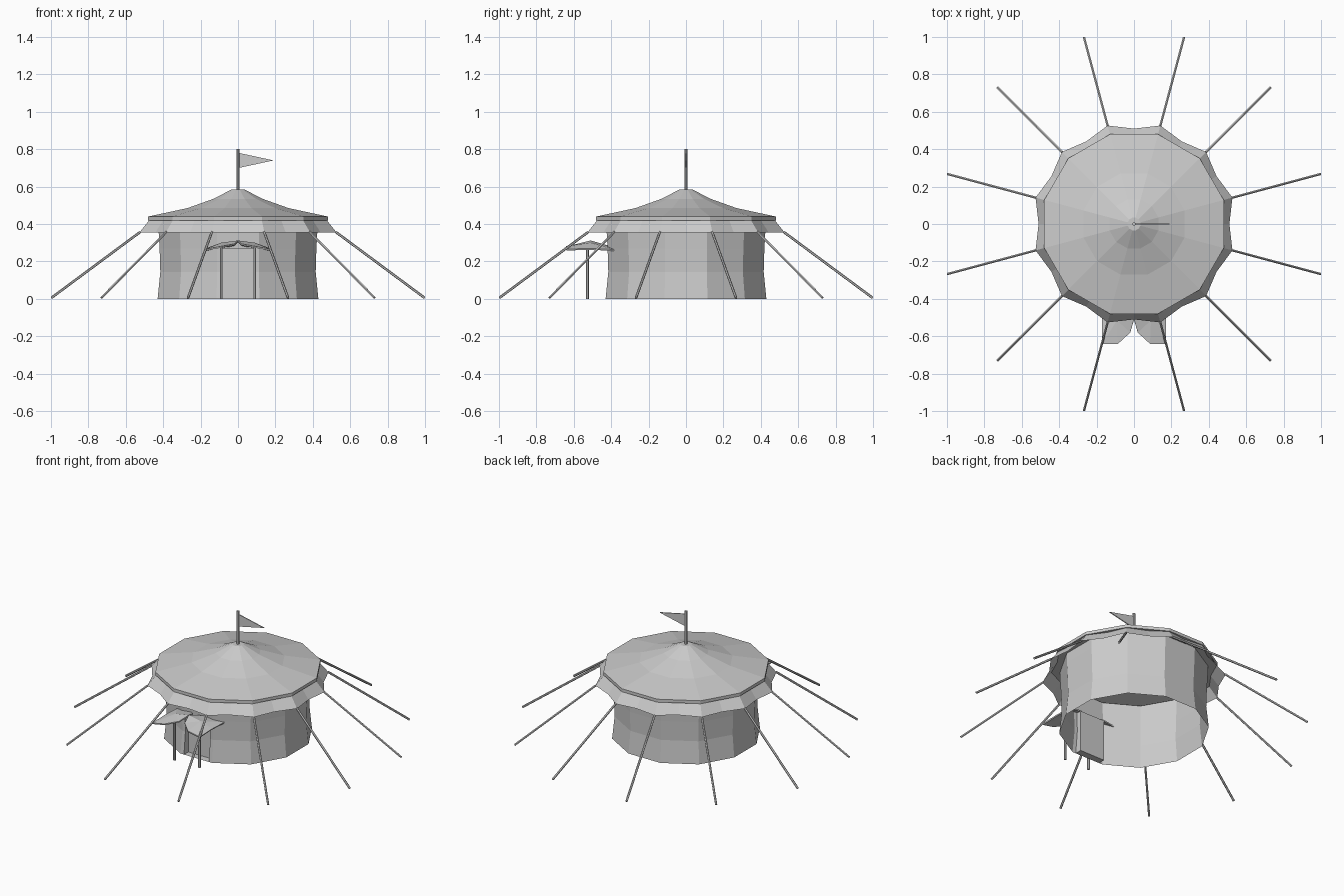
import bpy
from math import sin, cos, pi, radians
from mathutils import Vector

if "Cube" in bpy.data.objects:
    bpy.data.objects.remove(bpy.data.objects["Cube"])

N = 12


def make(name, verts, faces):
    me = bpy.data.meshes.new(name)
    me.from_pydata([tuple(v) for v in verts], [], faces)
    me.update()
    ob = bpy.data.objects.new(name, me)
    bpy.context.collection.objects.link(ob)
    return ob


def corner(k, r, z):
    a = radians(15 + 30 * k)
    return (r * cos(a), r * sin(a), z)


def loft(name, rings, cap_first=False):
    n = len(rings[0])
    faces = [(j * n + i, (j + 1) * n + i, (j + 1) * n + (i + 1) % n, j * n + (i + 1) % n)
             for j in range(len(rings) - 1) for i in range(n)]
    if cap_first:
        faces.append(tuple(range(n)))
    return make(name, [p for r in rings for p in r], faces)


def rod(name, a, b, r, sides=6):
    a, b = Vector(a), Vector(b)
    d = b - a
    bpy.ops.mesh.primitive_cylinder_add(vertices=sides, radius=r, depth=d.length, location=(a + b) / 2)
    ob = bpy.context.object
    ob.name = name
    ob.rotation_euler = d.to_track_quat('Z', 'Y').to_euler()
    return ob


def thicken(ob, t):
    m = ob.modifiers.new("thickness", 'SOLIDIFY')
    m.thickness = t
    m.offset = 0


# Roof: flat cap, concave slope, short rim and soffit back to the wall
roof_profile = [(0.035, 0.585), (0.135, 0.535), (0.28, 0.485), (0.497, 0.44),
                (0.497, 0.42), (0.437, 0.42)]
loft("roof", [[corner(k, r, z) for k in range(N)] for r, z in roof_profile], True)

# Scalloped valance below the rim, corners pulled out by the ropes
valance = []
for r_corner, r_mid, z in [(0.492, 0.462, 0.42), (0.545, 0.51, 0.355)]:
    ring = []
    for k in range(N):
        ring += [corner(k, r_corner, z), corner(k + 0.5, r_mid, z)]
    valance.append(ring)
loft("valance", valance)

# Wall: 12 panels, the front one has a recessed doorway
wall_profile = [(0.445, 0.0), (0.430, 0.144), (0.434, 0.27), (0.439, 0.355), (0.440, 0.42)]
DOOR, BACK, FRONT = 0.09, -0.385, 8
verts, faces = [], []


def quad(*pts):
    faces.append(tuple(range(len(verts), len(verts) + len(pts))))
    verts.extend(pts)


def door_path(r, z):
    a, b = corner(FRONT, r, z), corner(FRONT + 1, r, z)
    y = a[1]
    return [a, (-DOOR, y, z), (-DOOR, BACK, z), (DOOR, BACK, z), (DOOR, y, z), b]


for (r0, z0), (r1, z1) in zip(wall_profile, wall_profile[1:]):
    for k in range(N):
        if k == FRONT and z1 < 0.3:
            lo, hi = door_path(r0, z0), door_path(r1, z1)
        else:
            lo, hi = [[corner(k + i, r, z) for i in (0, 1)] for r, z in ((r0, z0), (r1, z1))]
        for i in range(len(lo) - 1):
            quad(lo[i], lo[i + 1], hi[i + 1], hi[i])
quad(*door_path(*wall_profile[2])[1:5])
quad(*reversed(door_path(*wall_profile[0])[1:5]))
make("wall", verts, faces)

# Guy ropes from valance corners to the ground
for k in range(N):
    rod("guy_rope", corner(k, 0.542, 0.357), corner(k, 1.032, 0.006), 0.007)

# Door awnings: two leaf-shaped flaps, each on a pole
outline = [(0.0, -0.51, 0.308), (0.02, -0.58, 0.29), (0.085, -0.64, 0.278), (0.17, -0.64, 0.262),
           (0.17, -0.51, 0.266), (0.17, -0.385, 0.26), (0.085, -0.385, 0.272), (0.02, -0.44, 0.288)]
for s, side in ((-1, "left"), (1, "right")):
    pts = [(s * x, y, z) for x, y, z in [(0.09, -0.515, 0.296)] + outline]
    flap = make(side + "_awning", pts,
                [(0, i, i % 8 + 1)[::s] for i in range(1, 9)])
    thicken(flap, 0.008)
    rod(side + "_awning_pole", (s * 0.09, -0.527, 0), (s * 0.09, -0.527, 0.285), 0.008)

# Flag pole and pennant
rod("flag_pole", (0, 0, 0.56), (0, 0, 0.80), 0.009, 8)
flag = make("pennant", [(0.005, 0, 0.70), (0.19, 0, 0.74), (0.005, 0, 0.78)], [(0, 1, 2)])
thicken(flag, 0.006)
